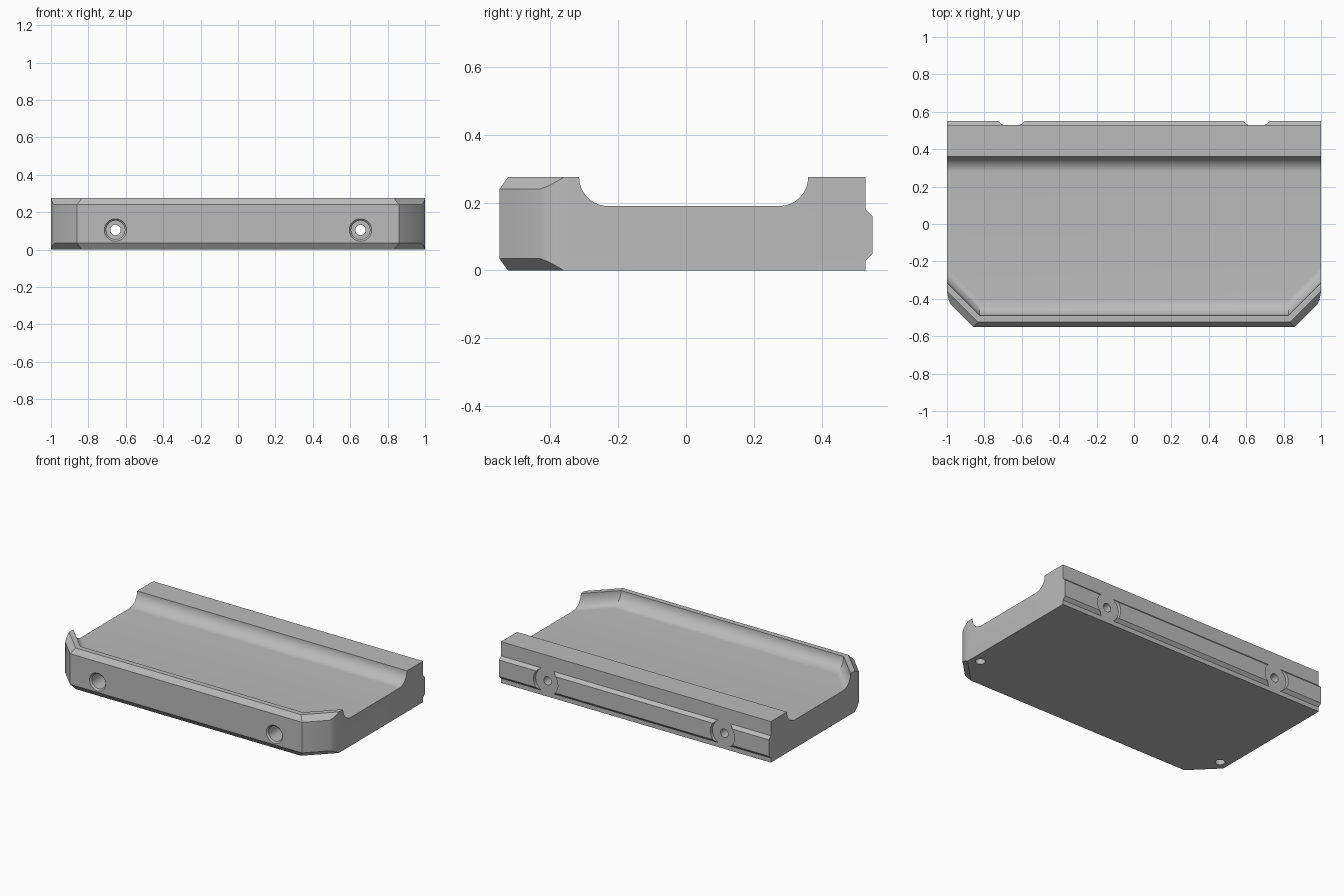
import bpy, bmesh, math
from mathutils import Matrix

cube = bpy.data.objects.get("Cube")
if cube:
    bpy.data.objects.remove(cube, do_unlink=True)

grey = bpy.data.materials.new("plain grey")
grey.use_nodes = True
COLOUR = (0.5, 0.5, 0.5, 1)
grey.diffuse_color = COLOUR
grey.node_tree.nodes["Principled BSDF"].inputs["Base Color"].default_value = COLOUR


def make_object(name, bm):
    bmesh.ops.recalc_face_normals(bm, faces=bm.faces)
    mesh = bpy.data.meshes.new(name)
    bm.to_mesh(mesh)
    bm.free()
    mesh.materials.append(grey)
    ob = bpy.data.objects.new(name, mesh)
    bpy.context.collection.objects.link(ob)
    return ob


def loft(name, rings):
    """Closed solid through rings with equal point counts."""
    bm = bmesh.new()
    loops = [[bm.verts.new(p) for p in ring] for ring in rings]
    n = len(loops[0])
    for a, b in zip(loops, loops[1:]):
        for i in range(n):
            j = (i + 1) % n
            bm.faces.new((a[i], a[j], b[j], b[i]))
    bm.faces.new(loops[0])
    bm.faces.new(loops[-1])
    return make_object(name, bm)


def mirrored(half):
    """Outline from its +x half."""
    return half + [(-x, y) for x, y in reversed(half)]


def at_height(outline, z):
    return [(x, y, z) for x, y in outline]


def cylinder(name, x, y, z, r1, r2, length, axis="Y"):
    """Round cutter that starts at the point and runs along +y or +z."""
    bm = bmesh.new()
    bmesh.ops.create_cone(bm, cap_ends=True, segments=40, radius1=r1, radius2=r2, depth=length)
    bmesh.ops.translate(bm, verts=bm.verts, vec=(0, 0, length / 2))
    if axis == "Y":
        bmesh.ops.rotate(bm, verts=bm.verts, matrix=Matrix.Rotation(-math.pi / 2, 3, "X"))
    bmesh.ops.translate(bm, verts=bm.verts, vec=(x, y, z))
    return make_object(name, bm)


def combine(target, other, operation):
    mod = target.modifiers.new("boolean", "BOOLEAN")
    mod.operation, mod.solver, mod.object = operation, "EXACT", other
    bpy.context.view_layer.objects.active = target
    bpy.ops.object.modifier_apply(modifier=mod.name)
    bpy.data.objects.remove(other, do_unlink=True)


HEIGHT, FLOOR, BACK, FRONT = 0.275, 0.19, 0.53, -0.55

# Tray body: block with clipped front corners easing into the sides
corner = [(1, BACK), (1, -0.36), (0.997, -0.38), (0.991, -0.405), (0.98, -0.43), (0.86, FRONT)]
outline = mirrored(corner)
body = loft("tray_body", [at_height(outline, 0), at_height(outline, HEIGHT)])


# Envelope that bevels the front edges, top and bottom
def envelope(inset, z):
    y = FRONT + inset
    x = y + 1.41 - inset * 2
    return at_height(mirrored([(1.2, 1), (1.2, y + 1.2 - x), (x, y)]), z)


combine(body, loft("bevel_envelope", [
    envelope(0.032, -0.01), envelope(0, 0.035),
    envelope(0, HEIGHT - 0.035), envelope(0.032, HEIGHT + 0.01)]), "INTERSECT")

# Rail along the back
profile = [(0.4, 0.03), (BACK, 0.03), (0.55, 0.05), (0.55, 0.16), (BACK, 0.18), (0.4, 0.18)]
combine(body, loft("rail", [[(x, y, z) for y, z in profile] for x in (-1, 1)]), "UNION")

# Pocket with a rounded cove at the front and back, open at the sides
def pocket(d, z):
    y = -0.49 + d
    return at_height(mirrored([(1.2, 0.36 - d), (1.2, y + 0.375), (0.825, y)]), z)


radius = HEIGHT - FLOOR
rings = [pocket(0, HEIGHT + 0.1)]
for i in range(15):
    a = math.pi / 2 * i / 14
    rings.append(pocket(radius * (1 - math.cos(a)), HEIGHT - radius * math.sin(a)))
combine(body, loft("pocket_cutter", rings), "DIFFERENCE")

# Bolt holes, front recesses, rail gaps and underside holes
HOLE_Z = 0.105
for side in (-1, 1):
    x = 0.655 * side
    cutters = [
        cylinder("rail_gap", x, BACK, HOLE_Z, 0.088, 0.098, 0.1),
        cylinder("bolt_hole", x, -0.7, HOLE_Z, 0.028, 0.028, 1.4),
        cylinder("bolt_recess", x, -0.6, HOLE_Z, 0.05, 0.05, 0.45),
        cylinder("recess_bevel", x, FRONT - 0.01, HOLE_Z, 0.07, 0.05, 0.02),
        cylinder("underside_hole", 0.938 * side, -0.315, -0.05, 0.03, 0.03, 0.13, "Z"),
    ]
    for cutter in cutters:
        combine(body, cutter, "DIFFERENCE")

# Smooth coves, crisp edges
bpy.ops.object.select_all(action="DESELECT")
body.select_set(True)
bpy.context.view_layer.objects.active = body
bpy.ops.object.shade_smooth_by_angle(angle=math.radians(25))
